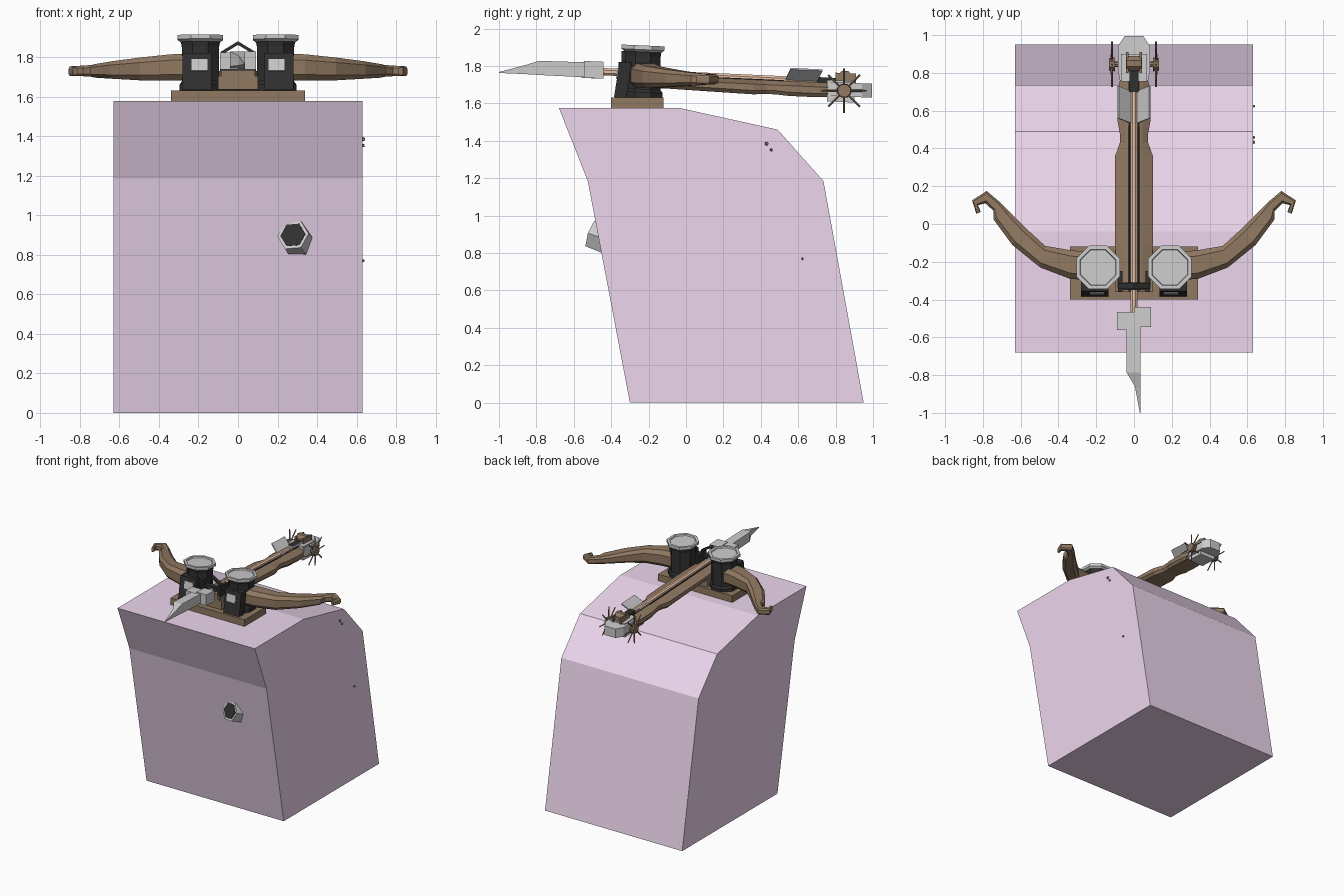
import bpy, bmesh
from math import sin, cos, pi
from mathutils import Vector

if "Cube" in bpy.data.objects:
    bpy.data.objects.remove(bpy.data.objects["Cube"])


def mat(name, rgb):
    m = bpy.data.materials.new(name)
    m.diffuse_color = (*rgb, 1)
    m.use_nodes = True
    m.node_tree.nodes["Principled BSDF"].inputs["Base Color"].default_value = m.diffuse_color
    return m


STONE = mat("mauve_stone", (0.85, 0.68, 0.85))
WOOD = mat("dark_wood", (0.28, 0.19, 0.12))
IRON = mat("black_iron", (0.03, 0.03, 0.03))
SHAFT = mat("light_wood", (0.8, 0.53, 0.38))
SLOPE = 0.045  # the weapon dips slightly towards the back


def axis_z(y):
    return 1.75 - SLOPE * y


def loft(name, rings, material=None, mirror=False):
    """Skin a list of equal-length rings and cap both ends."""
    bm = bmesh.new()
    vs = [[bm.verts.new(p) for p in r] for r in rings]
    n = len(vs[0])
    for a, b in zip(vs, vs[1:]):
        for i in range(n):
            bm.faces.new((a[i], a[(i + 1) % n], b[(i + 1) % n], b[i]))
    bm.faces.new(vs[0])
    bm.faces.new(vs[-1])
    bmesh.ops.recalc_face_normals(bm, faces=bm.faces)
    me = bpy.data.meshes.new(name)
    bm.to_mesh(me)
    bm.free()
    ob = bpy.data.objects.new(name, me)
    bpy.context.collection.objects.link(ob)
    if material:
        me.materials.append(material)
    if mirror:
        ob.modifiers.new("mirror", 'MIRROR')
    return ob


def box(name, x, y, z, material=None, mirror=False, lean=0.0, dip=SLOPE):
    """Box from ranges; lean shifts the top in y, dip slopes it along y."""
    ym = sum(y) / 2
    ring = lambda zz, s: [(a, b + s, zz - dip * (b - ym)) for a, b in
                          ((x[0], y[0]), (x[1], y[0]), (x[1], y[1]), (x[0], y[1]))]
    return loft(name, [ring(z[0], 0), ring(z[1], lean)], material, mirror)


def tube(name, stations, n, material=None, mirror=False, turn=0.0):
    """Loft of n-gons; stations are (centre, radius)."""
    pts = [Vector(c) for c, r in stations]
    d = (pts[-1] - pts[0]).normalized()
    u = Vector((1, 0, 0)) if abs(d.x) < 0.9 else Vector((0, 1, 0))
    u = (u - d * u.dot(d)).normalized()
    v = d.cross(u)
    rings = [[p + r * (cos(turn + 2 * pi * i / n) * u + sin(turn + 2 * pi * i / n) * v)
              for i in range(n)] for p, (c, r) in zip(pts, stations)]
    return loft(name, rings, material, mirror)


# Stone block: side profile pulled across x
profile = [(-0.30, 0), (0.95, 0), (0.735, 1.185), (0.49, 1.46),
           (-0.04, 1.577), (-0.68, 1.577), (-0.525, 1.185)]
loft("stone_block", [[(x, y, z) for y, z in profile] for x in (-0.63, 0.63)], STONE)

# Hexagonal spout on the front
back, front = Vector((0.31, -0.39, 0.86)), Vector((0.278, -0.505, 0.90))
inner = front.lerp(back, 0.25)
tube("spout", [(back, 0.088), (front, 0.082)], 6)
tube("spout_mouth", [(inner, 0.066), (front + (front - back) * 0.02, 0.066)], 6, IRON)

# Small dark marks on the right side
for y, z, s in ((0.43, 1.385, 0.013), (0.455, 1.352, 0.01), (0.62, 0.77, 0.008)):
    tube("side_mark", [((0.62, y, z), s), ((0.64, y + 0.004, z), s * 0.7)], 5, WOOD)

# Mounting board and pedestal
box("mounting_board", (-0.34, 0.34), (-0.40, -0.12), (1.575, 1.632), WOOD, dip=0)
box("pedestal", (-0.10, 0.10), (-0.36, -0.14), (1.63, 1.70), WOOD)


# Octagonal drums with dished caps, turned about a slightly sloping base
def drum(name, steps, material):
    rings = []
    for r, z in steps:
        ring = []
        for i in range(8):
            a = (i + 0.5) * pi / 4
            y = r * sin(a) / cos(pi / 8)
            ring.append((0.19 + r * cos(a) / cos(pi / 8), -0.23 + y, z - SLOPE * y))
        rings.append(ring)
    return loft(name, rings, material, True)


drum("drum", [(0.105, 1.625), (0.105, 1.66), (0.094, 1.675), (0.094, 1.85), (0.1, 1.885)], IRON)
drum("drum_cap", [(0.098, 1.875), (0.115, 1.888), (0.115, 1.91), (0.096, 1.91), (0.092, 1.90)], None)

# Leaning plates and square bosses on the drum fronts
box("drum_plate", (0.135, 0.28), (-0.385, -0.32), (1.632, 1.82), IRON, True, lean=0.03)
box("drum_boss", (0.155, 0.235), (-0.375, -0.34), (1.73, 1.79), None, True, lean=0.01)

# Bow arms: back edge xy, front edge xy, z centre, half height
arm = [((0.20, -0.15), (0.20, -0.30), 1.750, 0.068),
       ((0.33, -0.14), (0.34, -0.29), 1.748, 0.066),
       ((0.47, -0.116), (0.497, -0.23), 1.740, 0.058),
       ((0.57, -0.025), (0.645, -0.11), 1.735, 0.045),
       ((0.655, 0.06), (0.745, 0.026), 1.730, 0.034),
       ((0.71, 0.116), (0.745, 0.07), 1.730, 0.030),
       ((0.78, 0.175), (0.785, 0.11), 1.730, 0.027),
       ((0.857, 0.125), (0.825, 0.10), 1.728, 0.025),
       ((0.835, 0.055), (0.812, 0.063), 1.728, 0.02)]
section = [(0, -0.55), (0.2, -1), (0.8, -1), (1, -0.55), (1, 0.55), (0.8, 1), (0.2, 1), (0, 0.55)]
rings = []
for b, f, zc, h in arm:
    b, f = Vector((*b, zc)), Vector((*f, zc))
    rings.append([b.lerp(f, t) + Vector((0, 0, k * h)) for t, k in section])
loft("bow_arm", rings, WOOD, True)

# Stock with a raised, grooved rail: y, half width, depth
stock = [(-0.36, 0.085, 0.085), (-0.10, 0.10, 0.075), (0.36, 0.10, 0.085), (0.43, 0.075, 0.08),
         (0.48, 0.075, 0.08), (0.55, 0.088, 0.085), (0.70, 0.088, 0.085), (0.78, 0.07, 0.08)]
rings = []
for y, w, d in stock:
    half = [(w * 0.8, -d), (w, -d + 0.02), (w, -0.03), (0.045, -0.01), (0.027, -0.005), (0.022, -0.028)]
    ring = half + [(-x, z) for x, z in reversed(half)]
    rings.append([(x, y, axis_z(y) + z) for x, z in ring])
loft("stock", rings, WOOD)
box("rail_strip", (0.024, 0.032), (-0.34, 0.52), (1.732, 1.744), IRON, True)

# Bolt: shaft, socket blocks and a one-sided wedge blade
tube("bolt_shaft", [((0, y, axis_z(y)), 0.021) for y in (-0.48, 0.75)], 8, SHAFT, turn=pi / 8)
box("bolt_socket_left", (-0.09, 0.0), (-0.56, -0.465), (1.735, 1.82))
box("bolt_socket_right", (0.0, 0.09), (-0.545, -0.44), (1.735, 1.825))
loft("bolt_blade", [
    [(-0.04, -0.54, 1.74), (0.035, -0.54, 1.74), (0.035, -0.54, 1.82), (-0.04, -0.54, 1.82)],
    [(-0.04, -0.78, 1.752), (0.035, -0.78, 1.752), (0.035, -0.785, 1.828), (-0.04, -0.785, 1.828)],
    [(0.005, -0.86, 1.757), (0.035, -0.86, 1.757), (0.035, -0.86, 1.805), (0.005, -0.86, 1.805)],
    [(0.031, -1.0, 1.763), (0.035, -1.0, 1.763), (0.035, -1.0, 1.768), (0.031, -1.0, 1.768)]])

# Pair of slanted fletching vanes
root = [(0.004, 0.53, 1.728), (0.004, 0.70, 1.72), (0.08, 0.73, 1.782), (0.08, 0.56, 1.79)]
loft("fletching", [root, [(x + 0.008, y, z - 0.008) for x, y, z in root]], None, True)

# Iron guard around the front of the rail, with a peaked bar
box("guard_post", (0.062, 0.085), (-0.36, -0.25), (1.66, 1.82), IRON, True)
box("guard_bar", (-0.085, 0.085), (-0.35, -0.31), (1.775, 1.80), IRON)
loft("guard_peak", [[(x, y, z + h) for y, h in ((-0.345, 0), (-0.315, 0), (-0.315, 0.018), (-0.345, 0.018))]
                    for x, z in ((-0.085, 1.81), (0, 1.862), (0.085, 1.81))], IRON)

# Rear metal shoe with a chamfered end
outline = [(0.075, 0.76), (0.086, 0.82), (0.086, 0.94), (0.05, 0.995)]
outline += [(-x, y) for x, y in reversed(outline)]
loft("rear_shoe", [[(x, y, z - SLOPE * (y - 0.85)) for x, y in outline] for z in (1.637, 1.712)])
box("rear_bracket", (-0.07, 0.07), (0.755, 0.90), (1.608, 1.722))

# Winch: axle, spool, cheeks, catch and spoked wheels
C = Vector((0, 0.845, 1.668))
tube("winch_axle", [((-0.125, C.y, C.z), 0.015), ((0.125, C.y, C.z), 0.015)], 8, WOOD)
tube("winch_spool", [((-0.04, 0.85, 1.735), 0.042), ((0.04, 0.85, 1.735), 0.042)], 8, WOOD, turn=pi / 8)
box("spool_cheek", (0.028, 0.042), (0.80, 0.91), (1.70, 1.762), WOOD, True)
box("string_catch", (-0.025, 0.025), (0.70, 0.84), (1.70, 1.738), IRON)
tube("wheel_hub", [((0.10, C.y, C.z), 0.04), ((0.132, C.y, C.z), 0.036)], 8, WOOD, True, pi / 8)
for i in range(8):
    d = Vector((0, cos(i * pi / 4), sin(i * pi / 4)))
    hub = C + Vector((0.117, 0, 0))
    tube("wheel_spoke", [(hub, 0.007), (hub + d * 0.12, 0.005)], 4, WOOD, True)
